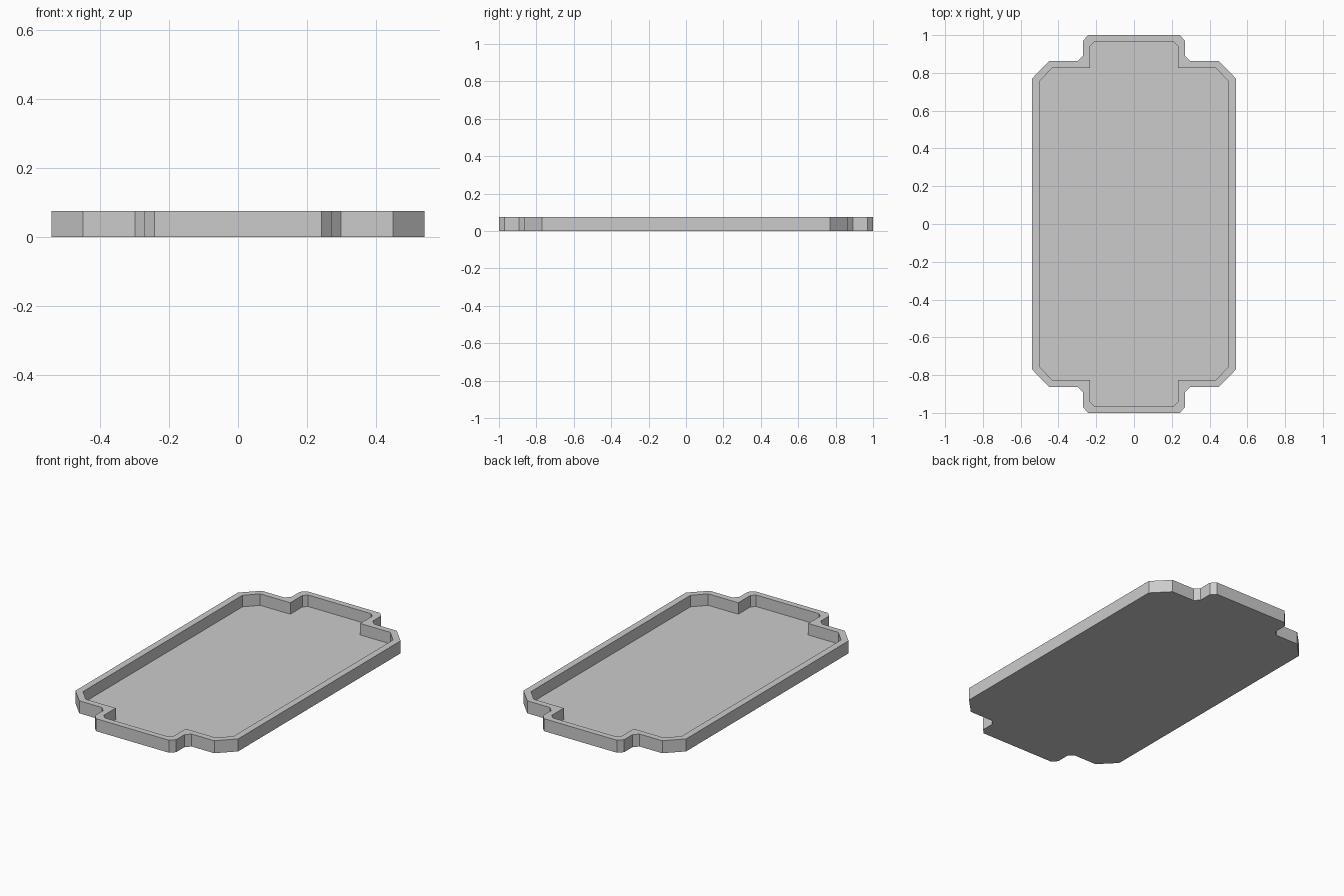
import bpy, bmesh

if "Cube" in bpy.data.objects:
    bpy.data.objects.remove(bpy.data.objects["Cube"])

HEIGHT, FLOOR = 0.075, 0.006

# One quarter of each outline, counter-clockwise from the long side to the end tab
OUTER = [(0.54, 0.77), (0.448, 0.864), (0.298, 0.864), (0.27, 0.892), (0.27, 0.971), (0.242, 1.0)]
# The inner notch corner is sharp, so its point is doubled to pair with the outer chamfer
INNER = [(0.50, 0.755), (0.432, 0.827), (0.232, 0.827), (0.232, 0.827), (0.232, 0.942), (0.209, 0.964)]


def full_outline(q):
    """Mirror a quarter outline across both axes into a closed loop."""
    half = q + [(-x, y) for x, y in reversed(q)]
    return half + [(-x, -y) for x, y in half]


def ring(bm, outline, z):
    return [bm.verts.new((x, y, z)) for x, y in outline]


# Shallow tray: underside, outer wall, flat rim, inner wall, floor
bm = bmesh.new()
outer, inner = full_outline(OUTER), full_outline(INNER)
rings = [ring(bm, outer, 0), ring(bm, outer, HEIGHT),
         ring(bm, inner, HEIGHT), ring(bm, inner, FLOOR)]
n = len(outer)
for low, high in zip(rings, rings[1:]):
    for i in range(n):
        j = (i + 1) % n
        bm.faces.new((low[i], low[j], high[j], high[i]))
bm.faces.new(rings[0][::-1])
bm.faces.new(rings[-1])
bmesh.ops.remove_doubles(bm, verts=bm.verts[:], dist=0.0001)
bmesh.ops.recalc_face_normals(bm, faces=bm.faces[:])

mesh = bpy.data.meshes.new("tray")
bm.to_mesh(mesh)
bm.free()
tray = bpy.data.objects.new("tray", mesh)
bpy.context.collection.objects.link(tray)
